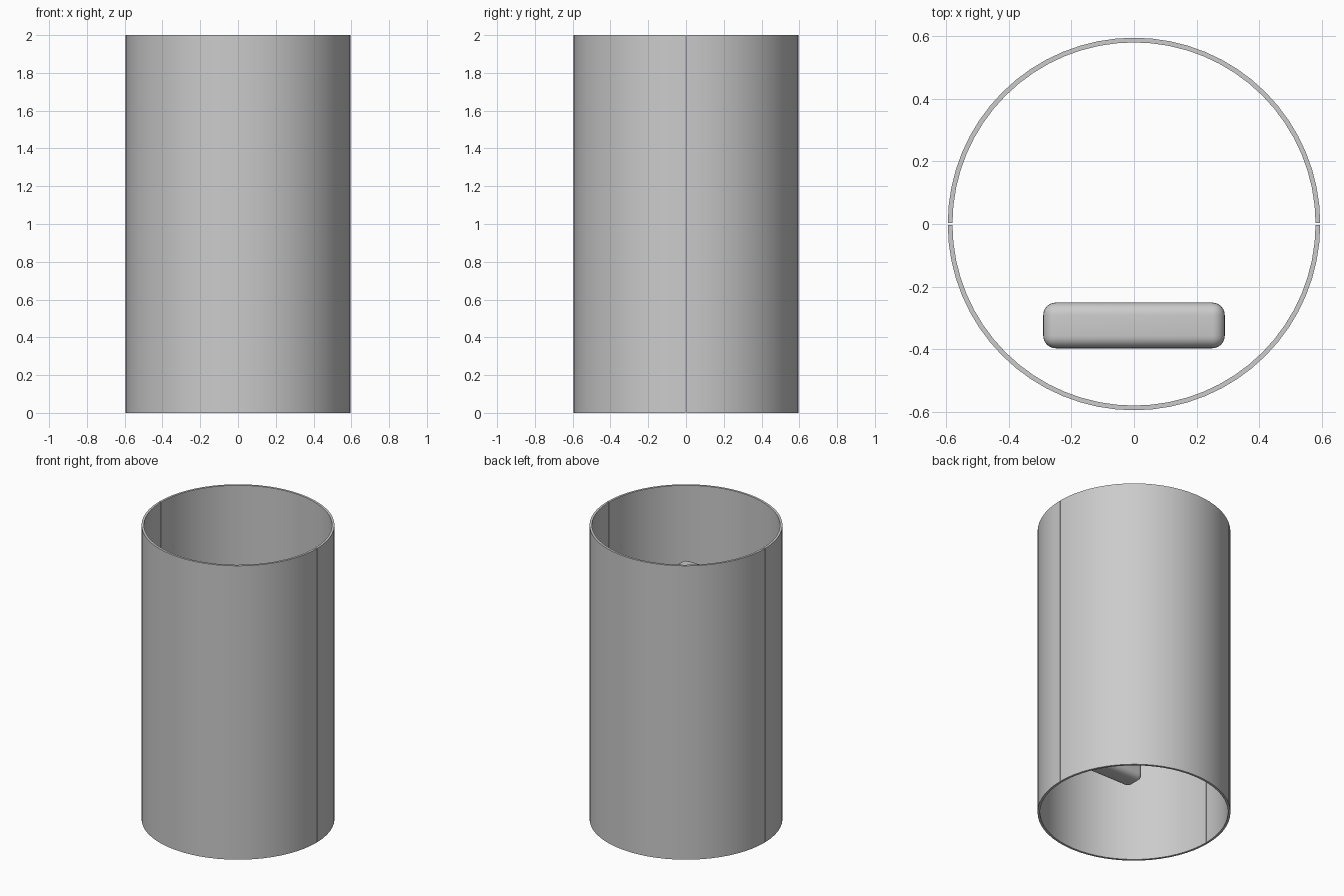
import bpy, bmesh, math

if "Cube" in bpy.data.objects:
    bpy.data.objects.remove(bpy.data.objects["Cube"])

R_OUT, R_IN, HEIGHT = 0.595, 0.580, 2.0
GAP = 0.005          # slit between the two shell halves
SEG = 32             # segments per half

grey = bpy.data.materials.new("plain grey")
grey.diffuse_color = (0.6, 0.6, 0.6, 1)
grey.use_nodes = True
grey.node_tree.nodes["Principled BSDF"].inputs["Base Color"].default_value = grey.diffuse_color


def finish(bm, name, angle):
    """Turn a bmesh into a smooth-shaded object with sharp edges kept."""
    bmesh.ops.recalc_face_normals(bm, faces=bm.faces)
    mesh = bpy.data.meshes.new(name)
    bm.to_mesh(mesh)
    bm.free()
    mesh.materials.append(grey)
    obj = bpy.data.objects.new(name, mesh)
    bpy.context.collection.objects.link(obj)
    bpy.ops.object.select_all(action='DESELECT')
    obj.select_set(True)
    bpy.context.view_layer.objects.active = obj
    bpy.ops.object.shade_smooth_by_angle(angle=math.radians(angle))
    return obj


def half_shell(name, side):
    """Half of a thin tube, on the +y (side=1) or -y (side=-1) half."""
    bm = bmesh.new()
    margin = GAP / 2 / R_OUT
    rings = []
    for i in range(SEG + 1):
        a = margin + (math.pi - 2 * margin) * i / SEG
        c, s = math.cos(a), math.sin(a) * side
        rings.append([bm.verts.new((r * c, r * s, z)) for r, z in
                      ((R_OUT, 0), (R_OUT, HEIGHT), (R_IN, HEIGHT), (R_IN, 0))])
    for p, q in zip(rings, rings[1:]):
        for k in range(4):
            n = (k + 1) % 4
            bm.faces.new((p[k], p[n], q[n], q[k]))
    bm.faces.new(rings[0])
    bm.faces.new(rings[-1])
    finish(bm, name, 30)


# Outer casing in two halves
half_shell("front_shell", -1)
half_shell("back_shell", 1)

# Rounded block floating inside, towards the front
bm = bmesh.new()
bmesh.ops.create_cube(bm, size=1)
bmesh.ops.scale(bm, vec=(0.58, 0.146, 1.10), verts=bm.verts)
bmesh.ops.translate(bm, vec=(0, -0.324, 1.0), verts=bm.verts)
bmesh.ops.bevel(bm, geom=bm.edges[:], offset=0.04, segments=6,
                profile=0.5, affect='EDGES')
finish(bm, "inner_block", 40)
